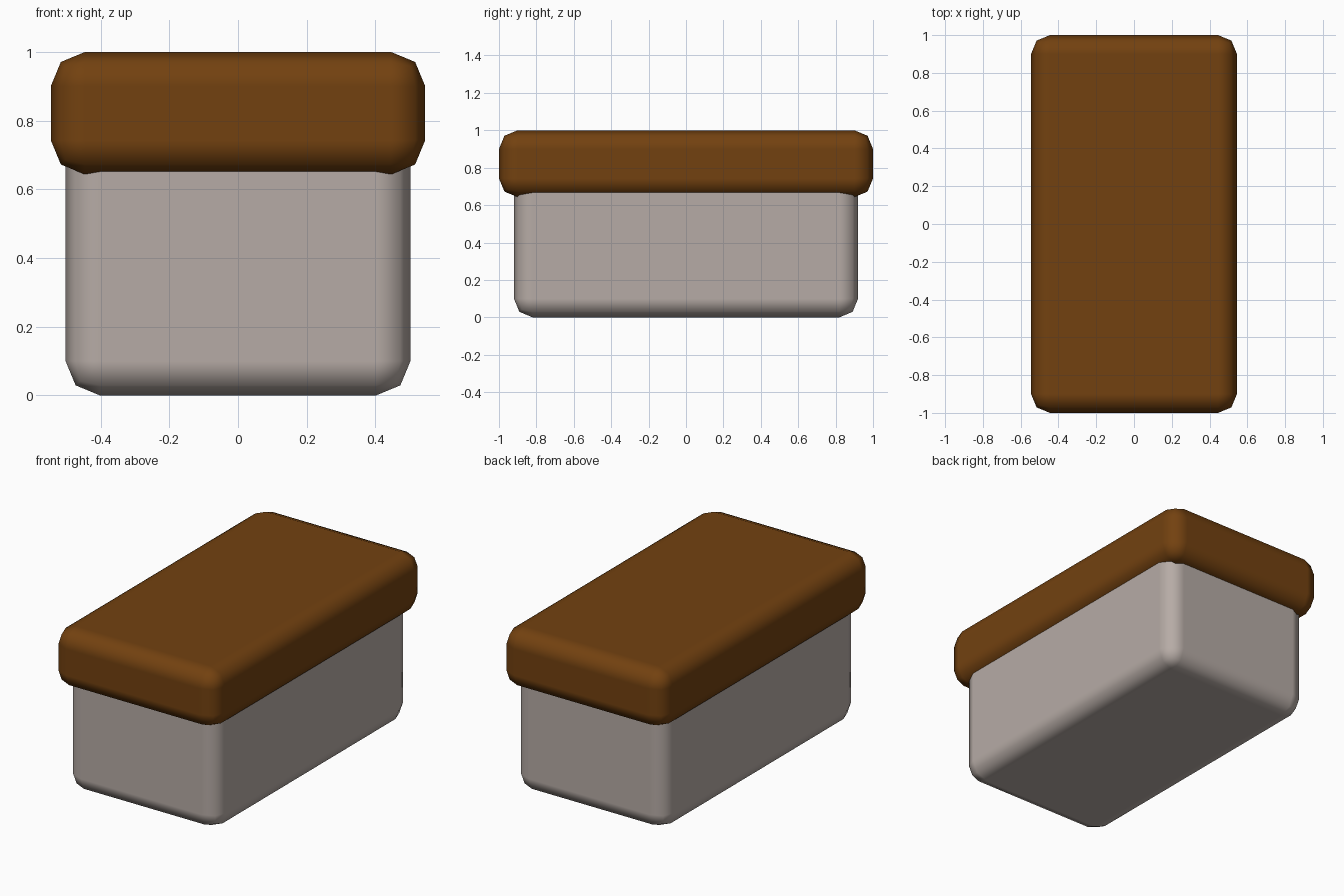
import bpy

if "Cube" in bpy.data.objects:
    bpy.data.objects.remove(bpy.data.objects["Cube"])


def material(name, rgb):
    m = bpy.data.materials.new(name)
    m.diffuse_color = (*rgb, 1)
    m.use_nodes = True
    m.node_tree.nodes["Principled BSDF"].inputs["Base Color"].default_value = m.diffuse_color
    return m


def rounded_box(name, half_x, half_y, z0, z1, mat):
    bpy.ops.mesh.primitive_cube_add(size=1, location=(0, 0, (z0 + z1) / 2))
    ob = bpy.context.object
    ob.name = name
    ob.scale = (2 * half_x, 2 * half_y, z1 - z0)
    bpy.ops.object.transform_apply(location=False, rotation=False, scale=True)
    ob.data.materials.append(mat)
    bpy.ops.object.shade_smooth()
    bevel = ob.modifiers.new("Rounding", 'BEVEL')
    bevel.width = 0.1
    bevel.segments = 2
    bevel.limit_method = 'NONE'
    bevel.harden_normals = True
    return ob


# Box body, its top hidden inside the lid
rounded_box("box_body", 0.502, 0.92, 0.0, 0.80, material("warm grey", (0.47, 0.41, 0.38)))

# Overhanging lid
rounded_box("lid", 0.545, 1.0, 0.643, 1.0, material("brown", (0.17, 0.053, 0.005)))
